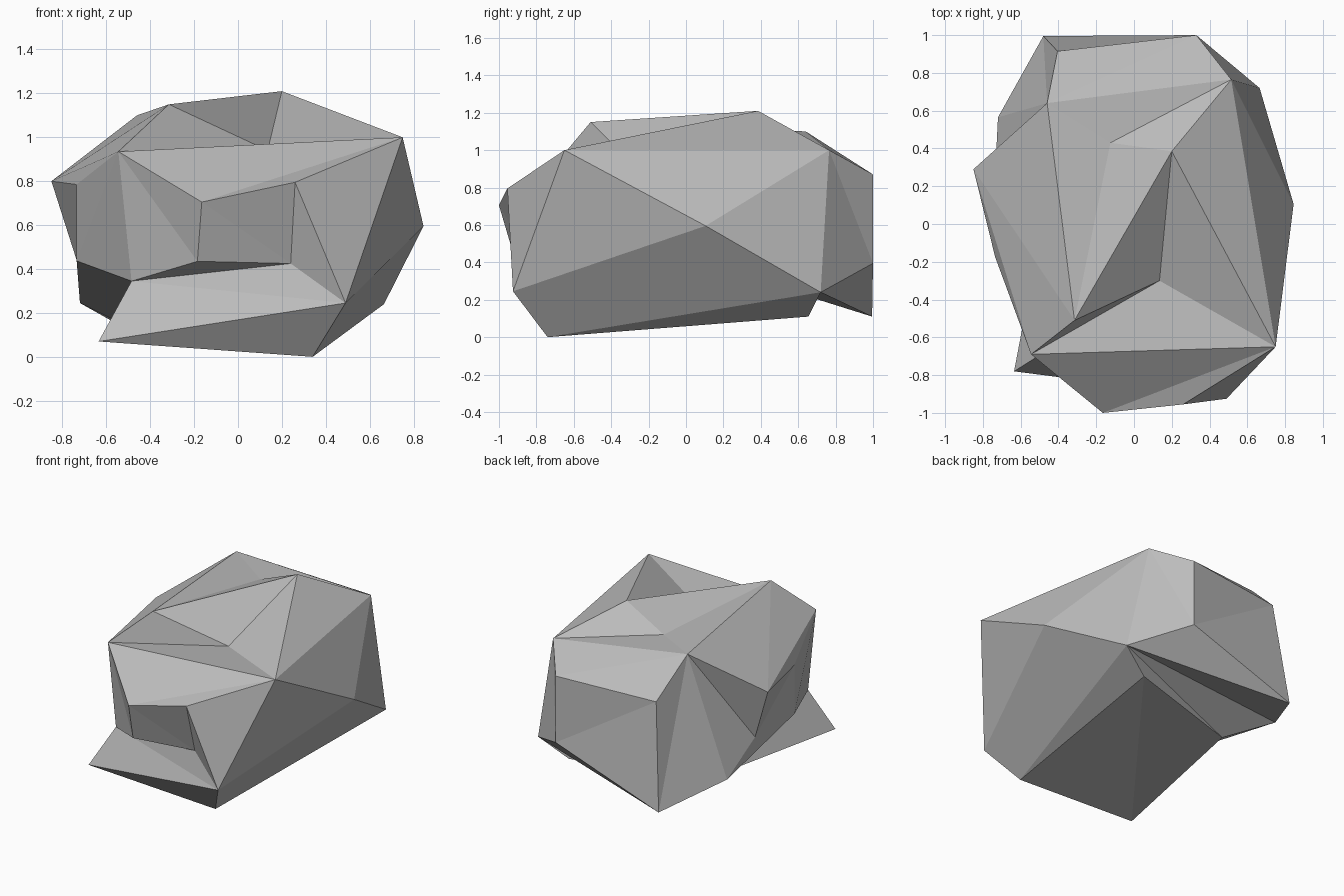
import bpy
import bmesh

cube = bpy.data.objects.get("Cube")
if cube:
    bpy.data.objects.remove(cube, do_unlink=True)

# Stone colour
stone = bpy.data.materials.new("stone_grey")
stone.use_nodes = True
grey = (0.5, 0.5, 0.5, 1.0)
stone.diffuse_color = grey
shader = stone.node_tree.nodes["Principled BSDF"]
shader.inputs["Base Color"].default_value = grey
shader.inputs["Roughness"].default_value = 0.9

# Corner points of the boulder
corners = {
    # front brow and its recess
    "brow_left": (.75, -.65, 1), "brow_right": (-.545, -.69, .935),
    "nose_right": (-.165, -1, .705), "nose_left": (.26, -.955, .795),
    "notch_right": (-.185, -.92, .435), "notch_left": (.24, -.83, .425),
    # front ledge
    "ledge_left": (.49, -.925, .245), "ledge_back": (-.485, -.685, .345),
    "ledge_tip": (-.635, -.78, .07), "foot_front": (.34, -.74, 0),
    # underside
    "foot_back": (.465, .655, .11), "foot_right": (-.41, .4, .09),
    # left flank
    "flank": (.845, .105, .595), "left_back": (.665, .72, .24),
    "shoulder": (.515, .765, 1),
    # crown
    "peak": (.2, .385, 1.21), "crest": (-.315, -.51, 1.15),
    "dip": (.135, -.3, .94), "saddle": (-.125, .43, 1.07),
    "rear_crest": (-.46, .64, 1.1),
    # back wall
    "back_top_left": (.33, 1, .87), "back_low_left": (.33, 1, .395),
    "back_top_right": (-.405, .915, .85), "back_low_right": (-.48, .995, .11),
    # right flank
    "right_low": (-.72, .565, .245), "right_point": (-.85, .29, .8),
    "hollow_top": (-.735, -.175, .785), "hollow_front": (-.735, -.175, .437),
    "hollow_back": (-.735, .27, .44),
}

# Facets radiate from a hub corner to the neighbours around it
fans = {
    "brow_left": "brow_right nose_right nose_left ledge_left flank shoulder peak dip brow_right",
    "left_back": "flank ledge_left foot_front foot_back foot_right right_low "
                 "back_low_right back_low_left shoulder flank",
    "rear_crest": "shoulder back_top_left back_top_right back_low_right right_low "
                  "hollow_back right_point crest saddle shoulder",
    "notch_right": "brow_right nose_right notch_left ledge_back brow_right",
    "notch_left": "nose_right nose_left ledge_left ledge_back",
    "hollow_front": "brow_right ledge_back right_low hollow_back hollow_top brow_right",
    "ledge_back": "ledge_left ledge_tip foot_right right_low",
    "ledge_tip": "ledge_left foot_front foot_back foot_right",
    "back_low_left": "shoulder back_top_left back_top_right back_low_right",
    "right_point": "hollow_back hollow_top brow_right crest",
    "peak": "shoulder saddle crest dip",
    "dip": "brow_right crest",
}

bm = bmesh.new()
points = {name: bm.verts.new(co) for name, co in corners.items()}
for hub, ring in fans.items():
    names = ring.split()
    for first, second in zip(names, names[1:]):
        bm.faces.new((points[hub], points[first], points[second]))
bmesh.ops.recalc_face_normals(bm, faces=bm.faces)

# Boulder object, left flat shaded
mesh = bpy.data.meshes.new("boulder")
bm.to_mesh(mesh)
bm.free()
mesh.materials.append(stone)
boulder = bpy.data.objects.new("boulder", mesh)
bpy.context.collection.objects.link(boulder)
